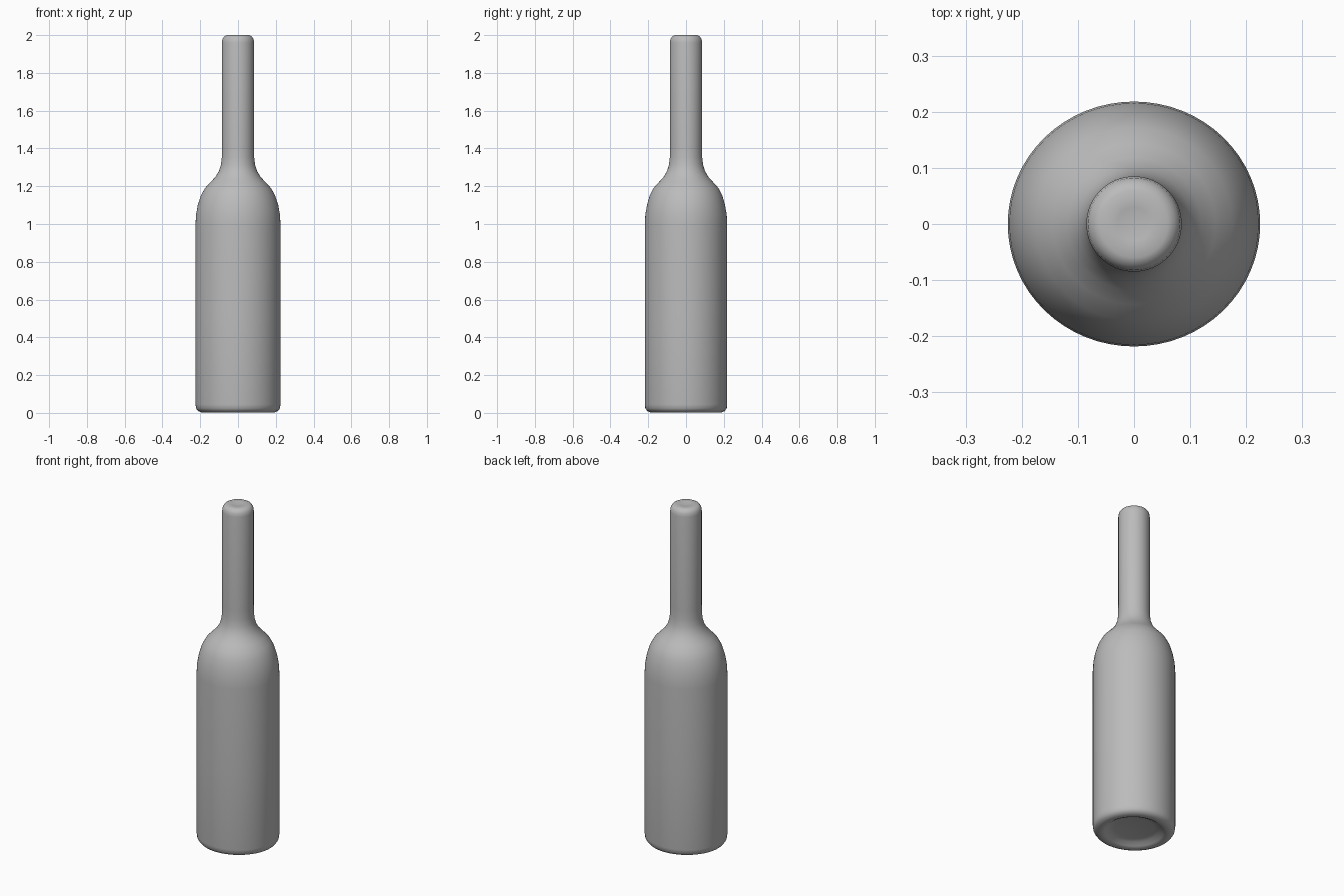
import bpy
import bmesh
import math
from mathutils import Matrix, Vector

cube = bpy.data.objects.get("Cube")
if cube:
    bpy.data.objects.remove(cube, do_unlink=True)

SEGMENTS = 64
WIDTH_Y = 0.97  # the body is slightly narrower from front to back

# One grey glass colour
glass = bpy.data.materials.new("grey_glass")
glass.use_nodes = True
GREY = (0.5, 0.5, 0.5, 1)
glass.diffuse_color = GREY
shader = next(n for n in glass.node_tree.nodes if n.type == "BSDF_PRINCIPLED")
shader.inputs["Base Color"].default_value = GREY
shader.inputs["Roughness"].default_value = 0.6

# Half profile (radius, height): hollow base, body, shoulder, neck, top
profile = [
    (0, 0.03), (0.11, 0.028), (0.14, 0.022), (0.16, 0.008), (0.175, 0.001),
    (0.195, 0.003), (0.212, 0.01), (0.222, 0.024), (0.225, 0.045),
    (0.225, 0.5), (0.225, 1.0), (0.222, 1.05), (0.213, 1.1), (0.197, 1.15),
    (0.175, 1.19), (0.145, 1.222), (0.119, 1.25), (0.101, 1.28),
    (0.091, 1.31), (0.086, 1.35), (0.085, 1.4), (0.085, 1.96),
    (0.082, 1.98), (0.073, 1.993), (0.06, 2.0), (0.03, 1.998), (0, 1.992),
]

# Spin the profile into the bottle
bm = bmesh.new()
verts = [bm.verts.new((r, 0, z)) for r, z in profile]
edges = [bm.edges.new(pair) for pair in zip(verts, verts[1:])]
bmesh.ops.spin(bm, geom=verts + edges, cent=(0, 0, 0), axis=(0, 0, 1),
               angle=math.tau, steps=SEGMENTS, use_merge=False)
bmesh.ops.remove_doubles(bm, verts=bm.verts, dist=0.0002)

# Flatten the body a little, leaving the neck round
for v in bm.verts:
    blend = min(1, max(0, (1.3 - v.co.z) / 0.2))
    v.co.y *= 1 + (WIDTH_Y - 1) * blend
bmesh.ops.recalc_face_normals(bm, faces=bm.faces)
for face in bm.faces:
    face.smooth = True

mesh = bpy.data.meshes.new("bottle")
bm.to_mesh(mesh)
bm.free()
mesh.materials.append(glass)
bottle = bpy.data.objects.new("bottle", mesh)
bpy.context.collection.objects.link(bottle)
